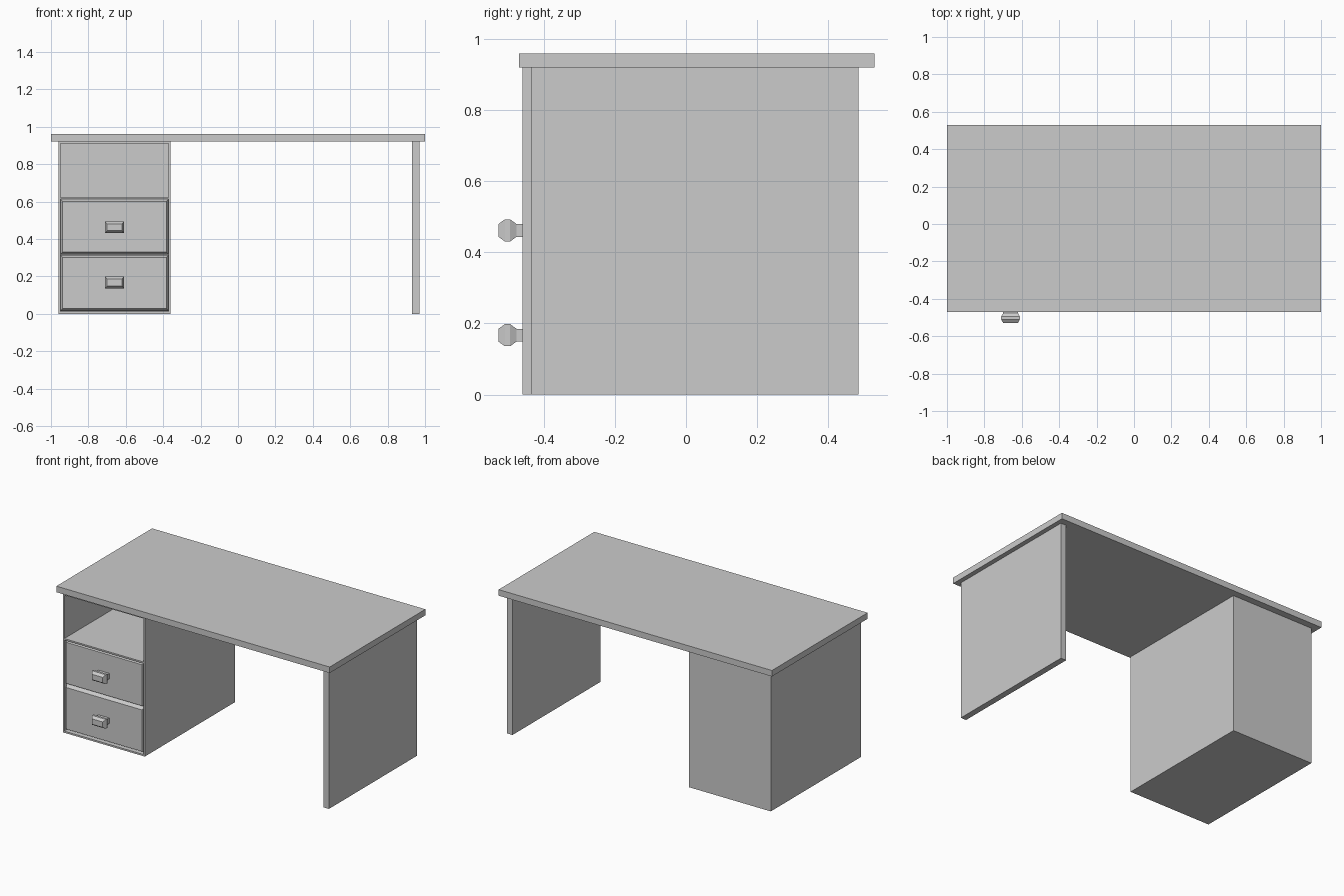
import bpy, bmesh

if "Cube" in bpy.data.objects:
    bpy.data.objects.remove(bpy.data.objects["Cube"])


def make_object(name, rings):
    """Loft rectangular rings (y, x0, x1, z0, z1) along y and cap both ends."""
    bm = bmesh.new()
    loops = [[bm.verts.new((x, y, z)) for x, z in ((x0, z0), (x1, z0), (x1, z1), (x0, z1))]
             for y, x0, x1, z0, z1 in rings]
    for a, b in zip(loops, loops[1:]):
        for i in range(4):
            j = (i + 1) % 4
            bm.faces.new((a[i], a[j], b[j], b[i]))
    bm.faces.new(loops[0])
    bm.faces.new(loops[-1])
    bmesh.ops.recalc_face_normals(bm, faces=bm.faces)
    mesh = bpy.data.meshes.new(name)
    bm.to_mesh(mesh)
    bm.free()
    obj = bpy.data.objects.new(name, mesh)
    bpy.context.collection.objects.link(obj)
    return obj


def box(name, x0, x1, y0, y1, z0, z1):
    return make_object(name, [(y0, x0, x1, z0, z1), (y1, x0, x1, z0, z1)])


# Desk top and right-hand support panel
box("desk_top", -1, 1, -0.47, 0.53, 0.92, 0.96)
box("right_leg_panel", 0.93, 0.97, -0.435, 0.485, 0, 0.92)

# Open-fronted cabinet made from thin boards
L, R, F, B, T = -0.96, -0.36, -0.46, 0.485, 0.011
box("cabinet_left_side", L, L + T, F, B, 0, 0.92)
box("cabinet_right_side", R - T, R, F, B, 0, 0.92)
box("cabinet_back", L + T, R - T, B - T, B, 0, 0.92)
box("cabinet_bottom", L + T, R - T, F, B - T, 0, T)
box("cabinet_ceiling", L + T, R - T, F, B - T, 0.91, 0.92)
box("cabinet_shelf", L + T, R - T, F, B - T, 0.613, 0.623)

# Drawers with chamfered fronts, each with a faceted knob
for label, z0, z1, zk in (("lower", 0.015, 0.314, 0.167), ("upper", 0.317, 0.613, 0.462)):
    x0, x1, c = L + T, R - T, 0.012
    make_object(label + "_drawer", [
        (-0.458, x0 + c, x1 - c, z0 + c, z1 - c),
        (-0.435, x0, x1, z0, z1),
        (B - T, x0, x1, z0, z1)])
    profile = ((-0.528, 0.04, 0.018), (-0.51, 0.05, 0.031), (-0.495, 0.05, 0.031),
               (-0.477, 0.04, 0.018), (-0.45, 0.04, 0.018))
    make_object(label + "_drawer_knob", [
        (y, -0.66 - hx, -0.66 + hx, zk - hz, zk + hz) for y, hx, hz in profile])
